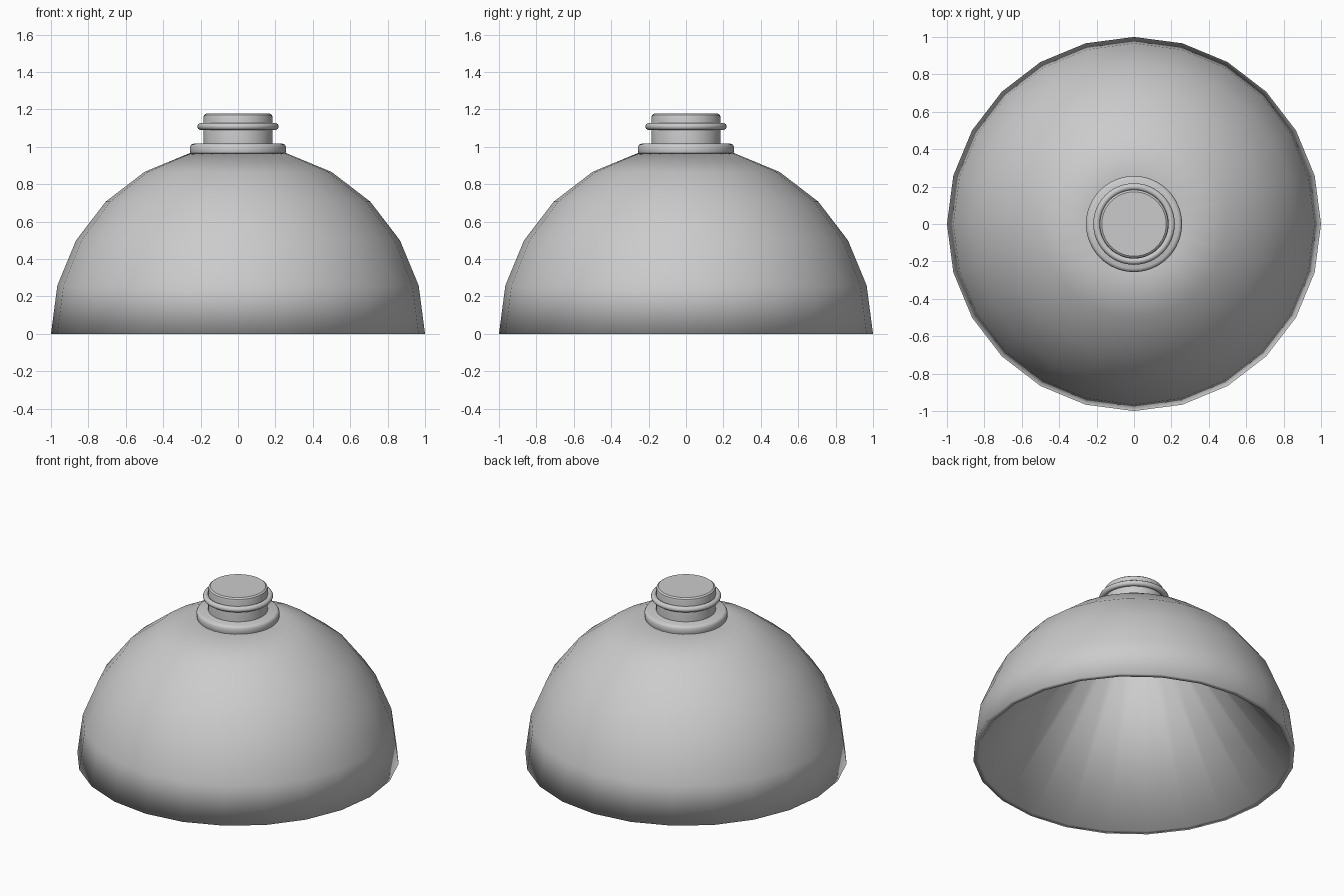
import bpy
import math

cube = bpy.data.objects.get("Cube")
if cube:
    bpy.data.objects.remove(cube, do_unlink=True)

grey = bpy.data.materials.new("light_grey")
grey.use_nodes = True
colour = (0.6, 0.6, 0.6, 1)
grey.diffuse_color = colour
grey.node_tree.nodes["Principled BSDF"].inputs["Base Color"].default_value = colour


def lathe(name, profile, sides, sharp_angle=None, closed=False):
    """Spin a (radius, height) profile around z; cap both ends unless closed."""
    verts = [(r * math.cos(math.tau * s / sides), r * math.sin(math.tau * s / sides), z)
             for r, z in profile for s in range(sides)]
    count = len(profile)
    faces = []
    for i in range(count if closed else count - 1):
        low, high = i * sides, (i + 1) % count * sides
        for s in range(sides):
            t = (s + 1) % sides
            faces.append((low + s, low + t, high + t, high + s))
    if not closed:
        faces.append(tuple(reversed(range(sides))))
        faces.append(tuple(range((count - 1) * sides, count * sides)))
    mesh = bpy.data.meshes.new(name)
    mesh.from_pydata(verts, [], faces)
    mesh.materials.append(grey)
    obj = bpy.data.objects.new(name, mesh)
    bpy.context.collection.objects.link(obj)
    bpy.ops.object.select_all(action="DESELECT")
    obj.select_set(True)
    bpy.context.view_layer.objects.active = obj
    if sharp_angle is None:
        bpy.ops.object.shade_smooth()
    else:
        bpy.ops.object.shade_smooth_by_angle(angle=math.radians(sharp_angle))
    return obj


# Hollow dome: conical inside, flat rim, coarse round outside
arc = [(math.cos(math.radians(a)), math.sin(math.radians(a))) for a in range(0, 76, 15)]
lathe("dome", [(0.23, 0.95), (0.965, 0)] + arc, 24, closed=True)

# Rounded collar at the top of the dome
lathe("collar", [(0.25, 0.95), (0.257, 0.975), (0.257, 1.0), (0.25, 1.012), (0.238, 1.017)], 48, 40)

# Neck with a softened closed top
lathe("neck", [(0.185, 1.0), (0.185, 1.155), (0.182, 1.169), (0.172, 1.177)], 48, 35)

# Raised bead around the neck
bead = [(0.199 + 0.019 * math.cos(math.tau * k / 10), 1.109 + 0.019 * math.sin(math.tau * k / 10))
        for k in range(10)]
lathe("neck_bead", bead, 48, closed=True)
